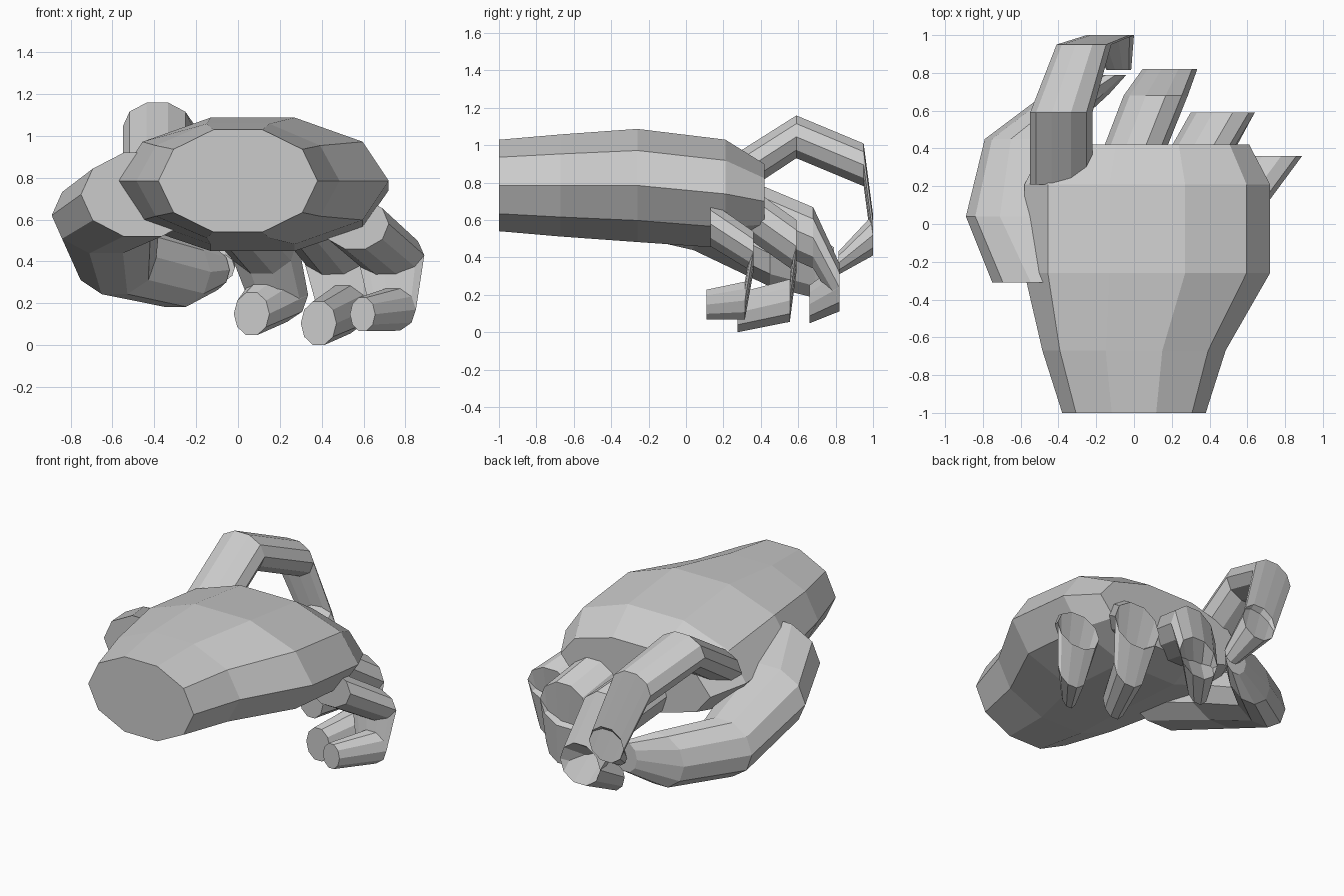
import bpy, bmesh
from math import cos, sin, tau

SIDES = 10


def loft(name, rings):
    """Skin ten-sided rings (x, y, z, radius_x, radius_z), all facing along y."""
    bm = bmesh.new()
    loops = []
    for x, y, z, rx, rz in rings:
        loops.append([bm.verts.new((x + rx * cos(tau * i / SIDES), y,
                                    z + rz * sin(tau * i / SIDES)))
                      for i in range(SIDES)])
    for a, b in zip(loops, loops[1:]):
        for i in range(SIDES):
            j = (i + 1) % SIDES
            bm.faces.new((a[i], a[j], b[j], b[i]))
    bm.faces.new(loops[0])
    bm.faces.new(loops[-1][::-1])
    bmesh.ops.recalc_face_normals(bm, faces=bm.faces[:])
    mesh = bpy.data.meshes.new(name)
    bm.to_mesh(mesh)
    bm.free()
    obj = bpy.data.objects.new(name, mesh)
    bpy.context.collection.objects.link(obj)
    return obj


# Wrist and palm
loft("palm", [(0, -1, .785, .38, .257), (0, -.67, .785, .485, .287),
              (.07, -.26, .785, .65, .318), (.07, .21, .74, .65, .305),
              (.07, .42, .70, .54, .21)])

# Thumb, curling in beneath the index finger
loft("thumb", [(-.455, -.31, .72, .295, .21), (-.63, .04, .62, .26, .19),
               (-.59, .45, .42, .20, .185), (-.30, .69, .35, .17, .175),
               (-.12, .79, .36, .08, .10)])

# Raised index finger
loft("index_finger", [(-.385, .21, .80, .165, .125), (-.385, .59, 1.045, .165, .12),
                      (-.265, .95, .895, .145, .12), (-.125, 1.0, .52, .125, .115),
                      (-.08, .815, .37, .065, .065)])

# Curled fingers
loft("middle_finger", [(-.07, .21, .71, .165, .165), (.115, .68, .505, .17, .172),
                       (.19, .82, .24, .145, .135), (.065, .66, .15, .085, .107)])
loft("ring_finger", [(.25, .21, .73, .165, .15), (.47, .59, .46, .17, .148),
                     (.50, .555, .17, .12, .12), (.385, .275, .105, .085, .11)])
loft("little_finger", [(.56, .13, .58, .16, .126), (.73, .36, .43, .16, .115),
                       (.74, .315, .17, .11, .106), (.595, .11, .148, .06, .084)])
